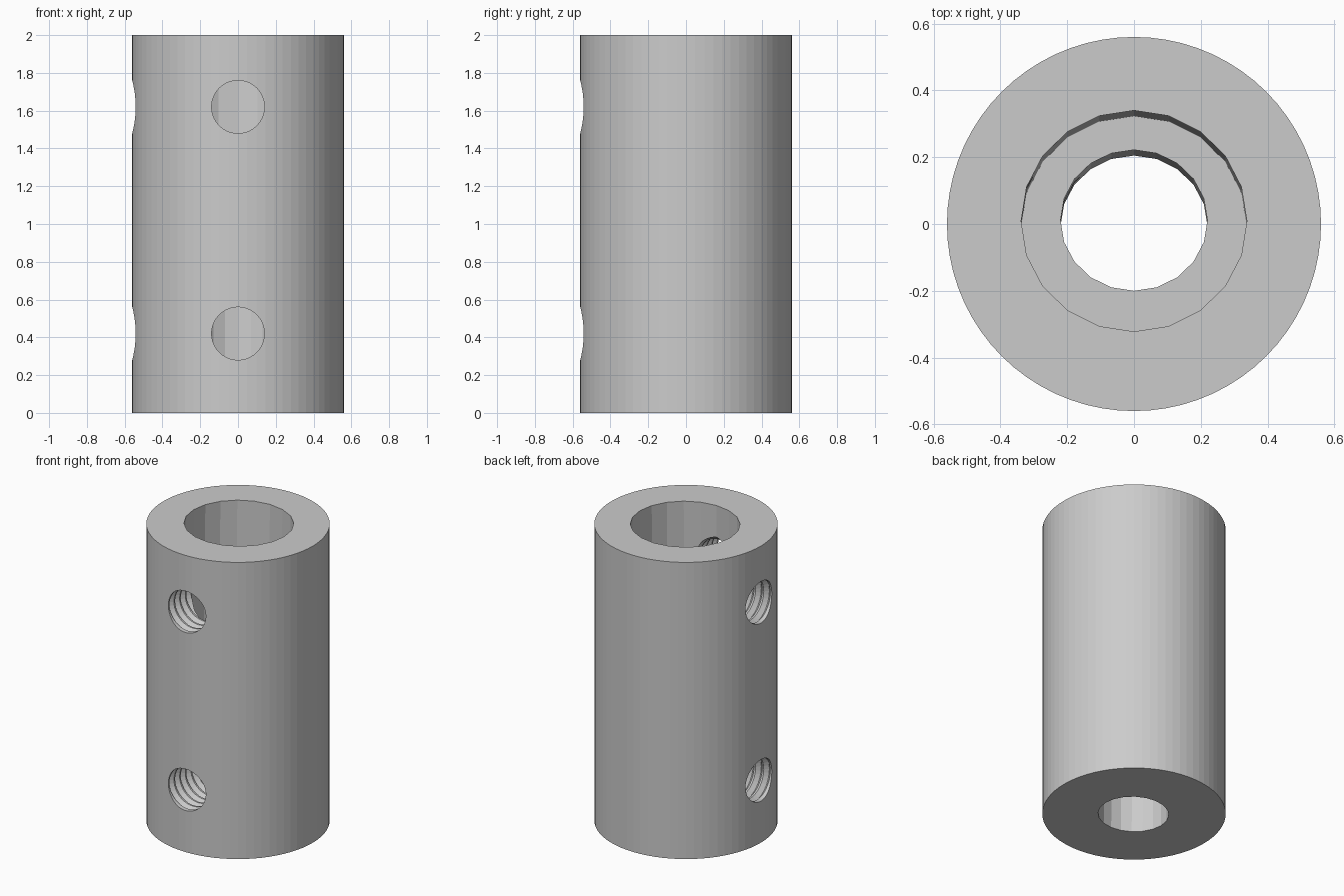
import bpy, bmesh, math
from mathutils import Matrix

old = bpy.data.objects.get("Cube")
if old:
    bpy.data.objects.remove(old, do_unlink=True)

RADIUS, HEIGHT, STEP_Z = 0.56, 2.0, 1.0
HOLE_R, GROOVE_R, PITCH = 0.14, 0.165, 0.06

metal = bpy.data.materials.new("grey metal")
metal.use_nodes = True
grey = (0.6, 0.6, 0.6, 1)
metal.diffuse_color = grey
metal.node_tree.nodes["Principled BSDF"].inputs["Base Color"].default_value = grey


def loft(name, rings, sides):
    """Closed solid through rings of (radius x, radius y, centre y, z)."""
    bm = bmesh.new()
    loops = []
    for rx, ry, cy, z in rings:
        angles = [2 * math.pi * i / sides for i in range(sides)]
        loops.append([bm.verts.new((rx * math.cos(a), cy + ry * math.sin(a), z)) for a in angles])
    for low, high in zip(loops, loops[1:]):
        for i in range(sides):
            j = (i + 1) % sides
            bm.faces.new((low[i], low[j], high[j], high[i]))
    bm.faces.new(loops[0][::-1])
    bm.faces.new(loops[-1])
    mesh = bpy.data.meshes.new(name)
    bm.to_mesh(mesh)
    bm.free()
    mesh.materials.append(metal)
    obj = bpy.data.objects.new(name, mesh)
    bpy.context.collection.objects.link(obj)
    return obj


def cut(body, cutter):
    cutter.hide_render = True
    mod = body.modifiers.new(cutter.name, "BOOLEAN")
    mod.operation = "DIFFERENCE"
    mod.solver = "EXACT"
    mod.object = cutter
    bpy.context.view_layer.objects.active = body
    bpy.ops.object.modifier_apply(modifier=mod.name)
    bpy.data.objects.remove(cutter, do_unlink=True)


# Outer sleeve
body = loft("coupling_body", [(RADIUS, RADIUS, 0, 0), (RADIUS, RADIUS, 0, HEIGHT)], 72)

# Stepped bore, each half leaning slightly towards the back at its top
lean = 0.017
wide = [(0.338, 0.331, -0.008, STEP_Z), (0.338, 0.331, -0.008 + 1.1 * lean, HEIGHT + 0.1)]
narrow = [(0.22, 0.211, -0.006 - 0.1 * lean, -0.1), (0.22, 0.211, 0.011 + 0.1 * lean, STEP_Z + 0.1)]
cut(body, loft("wide_bore", wide, 20))
cut(body, loft("narrow_bore", narrow, 20))

# Threaded screw hole: plain mouth, then V grooves along the wall
profile = [(0, HOLE_R), (0.53, HOLE_R)]
depth = RADIUS - 0.03
grooves = []
while depth > 0.2:
    grooves += [(depth, HOLE_R), (depth - PITCH * 0.4, GROOVE_R), (depth - PITCH * 0.8, HOLE_R)]
    depth -= PITCH
profile = [(0.02, HOLE_R)] + grooves[::-1] + [(RADIUS + 0.1, HOLE_R)]

# Two holes in the front and two a quarter turn round, on the -x side
for turn in (0, -math.pi / 2):
    for z in (0.42, 1.62):
        hole = loft("screw_hole", [(r, r, 0, d) for d, r in profile], 40)
        hole.data.transform(Matrix.Translation((0, 0, z))
                            @ Matrix.Rotation(turn, 4, "Z")
                            @ Matrix.Rotation(math.pi / 2, 4, "X"))
        cut(body, hole)

# Tidy the cut edges
bm = bmesh.new()
bm.from_mesh(body.data)
bmesh.ops.remove_doubles(bm, verts=bm.verts, dist=0.0005)
bm.to_mesh(body.data)
bm.free()
